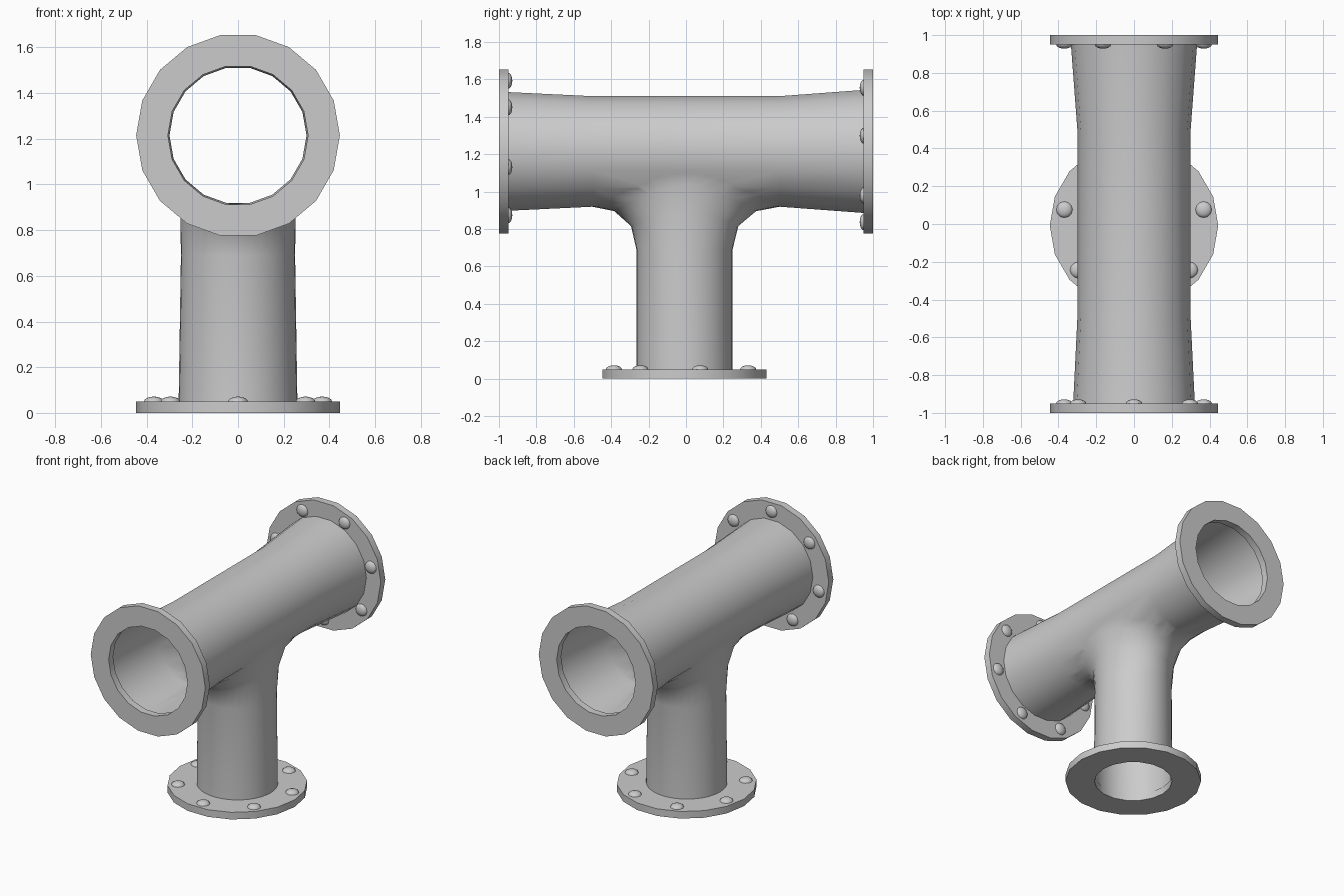
import bpy, bmesh
from math import sin, cos, pi, sqrt, radians
from mathutils import Matrix

if "Cube" in bpy.data.objects:
    bpy.data.objects.remove(bpy.data.objects["Cube"])

N = 18            # sides of every round part
AXIS_Z = 1.215    # height of the main pipe axis
OFF_Y = -0.008    # small offset of the branch


def new_object(name, bm, matrix=None, smooth=40):
    if matrix:
        bm.transform(matrix)
    bmesh.ops.recalc_face_normals(bm, faces=bm.faces)
    me = bpy.data.meshes.new(name)
    bm.to_mesh(me)
    bm.free()
    ob = bpy.data.objects.new(name, me)
    bpy.context.collection.objects.link(ob)
    shade(ob, smooth)
    return ob


def shade(ob, angle):
    bpy.ops.object.select_all(action='DESELECT')
    ob.select_set(True)
    bpy.context.view_layer.objects.active = ob
    if angle:
        bpy.ops.object.shade_smooth_by_angle(angle=radians(angle))


def loft(rings, closed=False):
    """Skin rings of points; closed joins last ring to the first, else cap."""
    bm = bmesh.new()
    vs = [[bm.verts.new(p) for p in r] for r in rings]
    pairs = list(zip(vs, vs[1:])) + ([(vs[-1], vs[0])] if closed else [])
    for a, b in pairs:
        for i in range(len(a)):
            j = (i + 1) % len(a)
            bm.faces.new((a[i], a[j], b[j], b[i]))
    if not closed:
        bm.faces.new(vs[0])
        bm.faces.new(vs[-1])
    return bm


def circle(r, z, n=N):
    return [(r * cos(2 * pi * i / n), r * sin(2 * pi * i / n), z) for i in range(n)]


# main pipe, flared at both ends
main = []
for y, r in ((-0.95, 0.322), (-0.5, 0.30), (0.5, 0.30), (0.95, 0.334)):
    main.append([(x, y, z + AXIS_Z) for x, z, _ in circle(r, 0)])
pipe = new_object("tee_pipe", loft(main), smooth=0)

# branch pipe, swept into a saddle-shaped fillet under the main pipe
M = 36


def under(x):
    return AXIS_Z - sqrt(0.298 ** 2 - x * x)


rings = []
for r, z in ((0.26, 0.05), (0.25, 0.69)):
    rings.append([(r * cos(2 * pi * i / M), OFF_Y + 0.257 * sin(2 * pi * i / M), z) for i in range(M)])
for t in (0.33, 0.67, 1.0):
    ring = []
    for i in range(M):
        c, s = cos(2 * pi * i / M), sin(2 * pi * i / M)
        p0 = (0.25 * c, OFF_Y + 0.257 * s, 0.69)
        p1 = (0.25 * c, OFF_Y + 0.257 * s, under(0.245 * c))
        p2 = (0.275 * c, 0.53 * s, under(0.275 * c) + 0.008)
        ring.append([(1 - t) ** 2 * a + 2 * t * (1 - t) * b + t * t * d for a, b, d in zip(p0, p1, p2)])
    rings.append(ring)
rings.append([(0.1 * cos(2 * pi * i / M), 0.15 * sin(2 * pi * i / M), 1.2) for i in range(M)])
branch = new_object("branch_cutter", loft(rings), smooth=0)
branch.hide_render = True

# join the two and open the three ends
mod = pipe.modifiers.new("join", 'BOOLEAN')
mod.operation = 'UNION'
mod.solver = 'EXACT'
mod.object = branch
shade(pipe, 0)
bpy.ops.object.modifier_apply(modifier=mod.name)
bpy.data.objects.remove(branch)
bm = bmesh.new()
bm.from_mesh(pipe.data)
caps = [f for f in bm.faces if all(abs(abs(v.co.y) - 0.95) < 1e-3 for v in f.verts)
        or all(v.co.z < 0.051 for v in f.verts)]
bmesh.ops.delete(bm, geom=caps, context='FACES')
bmesh.ops.remove_doubles(bm, verts=bm.verts, dist=0.001)
bm.to_mesh(pipe.data)
bm.free()
shade(pipe, 45)


# flange with seven domed bolts, modelled lying flat with bolts facing +z
def flange(name, hole, matrix):
    prof = ((hole, 0), (0.446, 0), (0.446, 0.05), (hole, 0.05))
    new_object(name, loft([circle(r, z) for r, z in prof], True), matrix, 30)
    for k in range(7):
        a = -pi / 2 + 2 * pi * k / 7
        b = bmesh.new()
        bmesh.ops.create_uvsphere(b, u_segments=12, v_segments=8, radius=0.043)
        bmesh.ops.delete(b, geom=[v for v in b.verts if v.co.z < -0.001], context='VERTS')
        place = Matrix.Translation((0.378 * cos(a), 0.378 * sin(a), 0.05)) @ Matrix.Diagonal((1, 1, 0.5, 1))
        new_object(f"{name}_bolt_{k + 1}", b, matrix @ place)


flange("base_flange", 0.255, Matrix.Translation((0, OFF_Y, 0)))
flange("front_flange", 0.307, Matrix.Translation((0, -1, AXIS_Z)) @ Matrix.Rotation(-pi / 2, 4, 'X'))
flange("back_flange", 0.307, Matrix.Translation((0, 1, AXIS_Z)) @ Matrix.Rotation(pi, 4, 'Y')
       @ Matrix.Rotation(pi / 2, 4, 'X') @ Matrix.Rotation(pi, 4, 'Z'))
